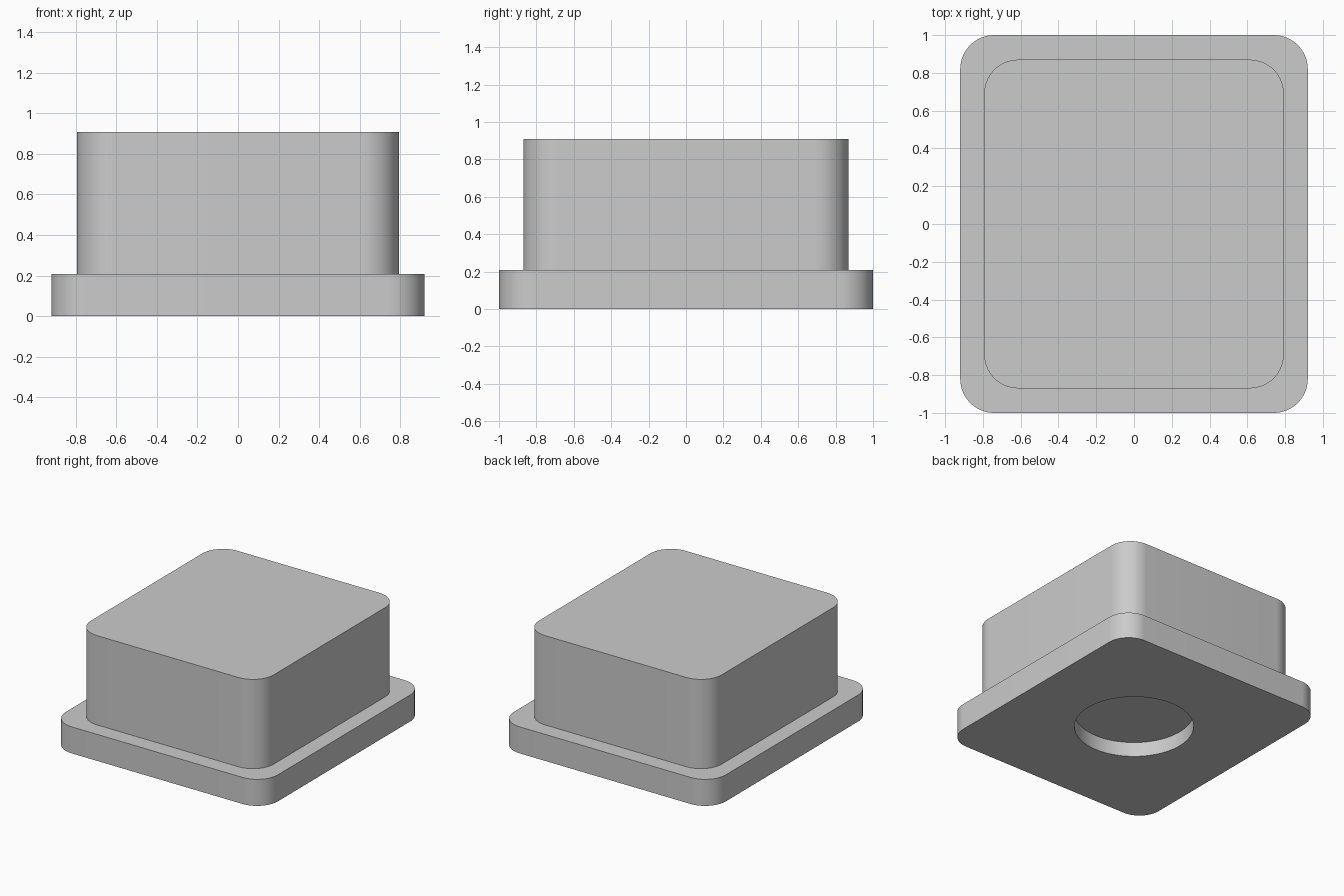
import bpy
import bmesh
from math import cos, sin, pi

cube = bpy.data.objects.get("Cube")
if cube:
    bpy.data.objects.remove(cube, do_unlink=True)

STEPS = 16                    # segments per rounded corner
COUNT = 4 * (STEPS + 1)       # points in every loop
CORNER = 0.18


def rounded_rectangle(half_x, half_y, radius=CORNER):
    points = []
    for quarter, (sx, sy) in enumerate([(1, 1), (-1, 1), (-1, -1), (1, -1)]):
        for step in range(STEPS + 1):
            a = (quarter + step / STEPS) * pi / 2
            points.append((sx * (half_x - radius) + radius * cos(a),
                           sy * (half_y - radius) + radius * sin(a)))
    return points


def circle(radius):
    angles = [(i + 0.5) * 2 * pi / COUNT for i in range(COUNT)]
    return [(radius * cos(a), radius * sin(a)) for a in angles]


def loft(name, sections, material):
    """Join equal-sized loops in order and cap both ends."""
    bm = bmesh.new()
    loops = [[bm.verts.new((x, y, z)) for x, y in outline] for outline, z in sections]
    for a, b in zip(loops, loops[1:]):
        for i in range(COUNT):
            j = (i + 1) % COUNT
            bm.faces.new((a[i], a[j], b[j], b[i]))
    bm.faces.new(loops[0])
    bm.faces.new(loops[-1])
    bmesh.ops.recalc_face_normals(bm, faces=bm.faces)
    mesh = bpy.data.meshes.new(name)
    bm.to_mesh(mesh)
    bm.free()
    mesh.materials.append(material)
    obj = bpy.data.objects.new(name, mesh)
    bpy.context.collection.objects.link(obj)
    return obj


grey = bpy.data.materials.new("plain grey")
grey.use_nodes = True
colour = (0.6, 0.6, 0.6, 1)
grey.diffuse_color = colour
grey.node_tree.nodes["Principled BSDF"].inputs["Base Color"].default_value = colour

# One solid: round recess underneath, wide flange, narrower block on top
recess = circle(0.43)
flange = rounded_rectangle(0.92, 1.0)
block = rounded_rectangle(0.793, 0.87)
plug = loft("flanged_plug", [
    (recess, 0.115), (recess, 0),
    (flange, 0), (flange, 0.208),
    (block, 0.208), (block, 0.908),
], grey)

# Smooth corners, crisp rims
bpy.ops.object.select_all(action="DESELECT")
plug.select_set(True)
bpy.context.view_layer.objects.active = plug
bpy.ops.object.shade_smooth_by_angle(angle=pi / 6)
